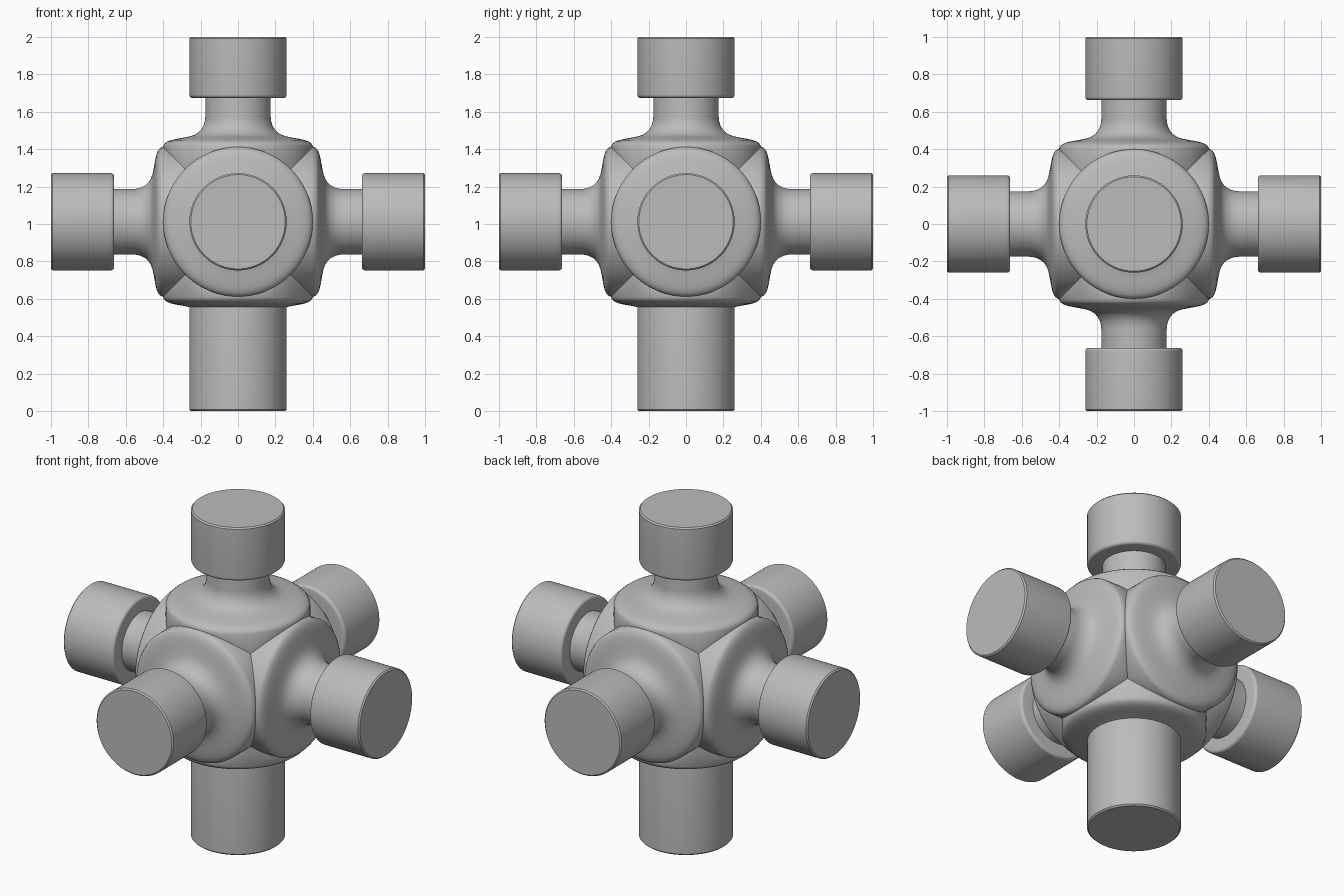
import bpy, bmesh, math
from mathutils import Vector

if "Cube" in bpy.data.objects:
    bpy.data.objects.remove(bpy.data.objects["Cube"], do_unlink=True)

CENTRE = Vector((0, 0, 1.012))
SEGMENTS = 96
HUB_RADIUS = 0.4

steel = bpy.data.materials.new("grey steel")
steel.use_nodes = True
GREY = (0.5, 0.5, 0.5, 1)
steel.diffuse_color = GREY
steel.node_tree.nodes["Principled BSDF"].inputs["Base Color"].default_value = GREY


def spin(bm, profile, axis, trim=False):
    """Revolve (radius, height) points about an axis; trim mitres the first ring."""
    turn = Vector((0, 0, 1)).rotation_difference(axis)
    rings = []
    for i, (r, h) in enumerate(profile):
        ring = []
        for k in range(SEGMENTS):
            a = 2 * math.pi * k / SEGMENTS
            c, s = math.cos(a), math.sin(a)
            z = r * max(abs(c), abs(s)) if trim and i == 0 else h
            ring.append(bm.verts.new(CENTRE + turn @ Vector((r * c, r * s, z))))
        rings.append(ring)
    for low, high in zip(rings, rings[1:]):
        for k in range(SEGMENTS):
            n = (k + 1) % SEGMENTS
            bm.faces.new((low[k], low[n], high[n], high[k]))
    return rings


def finish(bm, name):
    bmesh.ops.recalc_face_normals(bm, faces=bm.faces)
    mesh = bpy.data.meshes.new(name)
    bm.to_mesh(mesh)
    bm.free()
    obj = bpy.data.objects.new(name, mesh)
    bpy.context.collection.objects.link(obj)
    mesh.materials.append(steel)
    bpy.ops.object.select_all(action="DESELECT")
    obj.select_set(True)
    bpy.context.view_layer.objects.active = obj
    bpy.ops.object.shade_smooth_by_angle(angle=math.radians(32))


def arc(r, h, size, start, steps=6):
    """Quarter-round points about (r, h), from the start angle in degrees."""
    angles = [math.radians(start + 90 * i / steps) for i in range(steps + 1)]
    return [(r + size * math.cos(a), h + size * math.sin(a)) for a in angles]


ARMS = {
    "right": (-1, 0, 0), "left": (1, 0, 0),
    "front": (0, -1, 0), "back": (0, 1, 0),
    "top": (0, 0, 1), "bottom": (0, 0, -1),
}

# Hub: six mitred bosses with domed shoulders and filleted necks
shoulder = [
    (HUB_RADIUS, 0), (HUB_RADIUS, 0.405), (0.393, 0.418), (0.38, 0.428), (0.36, 0.436),
    (0.33, 0.443), (0.29, 0.45), (0.255, 0.457), (0.23, 0.466), (0.21, 0.479),
    (0.194, 0.497), (0.183, 0.518), (0.177, 0.54), (0.175, 0.56), (0.175, 0.7),
]
hub = bmesh.new()
for direction in ARMS.values():
    spin(hub, shoulder, Vector(direction), trim=True)
bmesh.ops.remove_doubles(hub, verts=hub.verts, dist=0.0005)
finish(hub, "hub")

# Bearing caps: rounded at the inner rim, finely chamfered at the outer rim
CAP_RADIUS, ROUND, CHAMFER = 0.26, 0.018, 0.008
for name, direction in ARMS.items():
    inner = 0.44 if name == "bottom" else 0.662
    axis = Vector(direction)
    outer = 1 - 0.012 * axis.z
    profile = [(0.16, inner)]
    profile += arc(CAP_RADIUS - ROUND, inner + ROUND, ROUND, -90)
    profile += [(CAP_RADIUS, outer - CHAMFER), (CAP_RADIUS - CHAMFER, outer)]
    cap = bmesh.new()
    rings = spin(cap, profile, axis)
    cap.faces.new(rings[0])
    cap.faces.new(rings[-1])
    finish(cap, name + "_bearing_cap")
